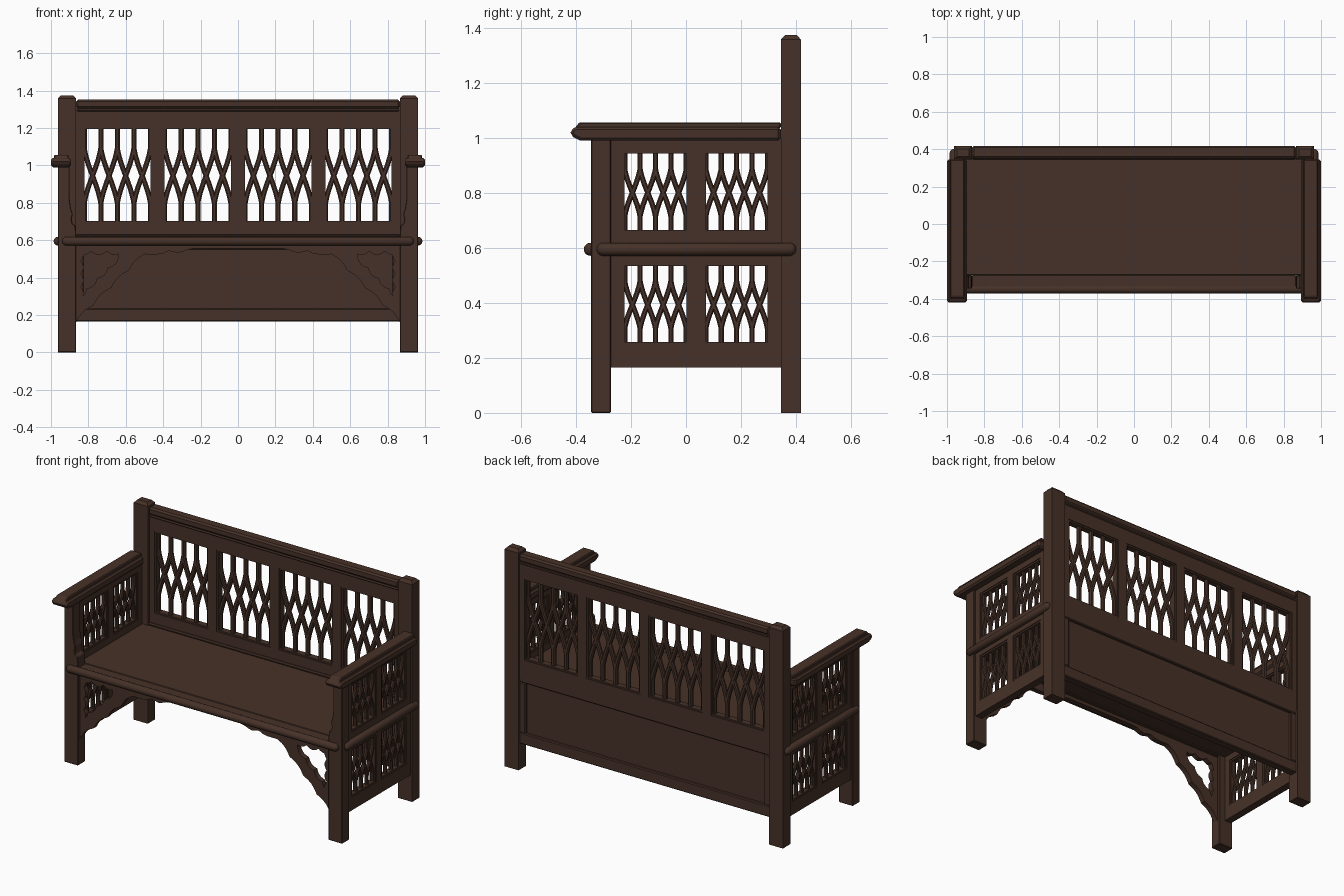
import bpy, bmesh, math
from mathutils import Vector, Matrix

if "Cube" in bpy.data.objects:
    bpy.data.objects.remove(bpy.data.objects["Cube"])

wood = bpy.data.materials.new("dark brown wood")
wood.diffuse_color = (0.061, 0.031, 0.021, 1)
wood.use_nodes = True
wood.node_tree.nodes["Principled BSDF"].inputs["Base Color"].default_value = wood.diffuse_color


def finish(bm, name, mirror=False, bevel=0.0, smooth=False, swap=False):
    """Turn a bmesh into an object; swap exchanges x and y (for the side walls)."""
    if swap:
        for v in bm.verts:
            v.co.x, v.co.y = v.co.y, v.co.x
    bmesh.ops.recalc_face_normals(bm, faces=bm.faces)
    me = bpy.data.meshes.new(name)
    bm.to_mesh(me)
    bm.free()
    me.materials.append(wood)
    ob = bpy.data.objects.new(name, me)
    bpy.context.collection.objects.link(ob)
    if bevel:
        m = ob.modifiers.new("bevel", 'BEVEL')
        m.width, m.segments, m.limit_method = bevel, 1, 'ANGLE'
    if mirror:
        m = ob.modifiers.new("mirror", 'MIRROR')
        m.use_clip = False
    if smooth:
        bpy.context.view_layer.objects.active = ob
        ob.select_set(True)
        bpy.ops.object.shade_smooth_by_angle(angle=math.radians(40))
        ob.select_set(False)
    return ob


def box(bm, x0, x1, y0, y1, z0, z1, taper=0.0):
    """Box whose top face can be drawn in by taper."""
    vs = bmesh.ops.create_cube(bm, size=1)["verts"]
    for v in vs:
        t = taper if v.co.z > 0 else 0
        v.co = Vector((x0 + t if v.co.x < 0 else x1 - t,
                       y0 + t if v.co.y < 0 else y1 - t,
                       z0 if v.co.z < 0 else z1))


def prism(bm, pts, y0, y1):
    """Extrude an x-z outline from y0 to y1."""
    f = bm.faces.new([bm.verts.new((x, y0, z)) for x, z in pts])
    r = bmesh.ops.extrude_face_region(bm, geom=[f])
    bmesh.ops.translate(bm, vec=(0, y1 - y0, 0),
                        verts=[e for e in r["geom"] if isinstance(e, bmesh.types.BMVert)])


def ribbon(bm, path, w, d, t):
    """Sweep a chamfered bar of width w and thickness t along a (u, z) path at depth d."""
    sec = [(-w/2, -t/4), (-w/4, -t/2), (w/4, -t/2), (w/2, -t/4),
           (w/2, t/4), (w/4, t/2), (-w/4, t/2), (-w/2, t/4)]
    rings = []
    for i, (u, z) in enumerate(path):
        a, b = path[max(i-1, 0)], path[min(i+1, len(path)-1)]
        n = Vector((b[1]-a[1], a[0]-b[0])).normalized()
        rings.append([bm.verts.new((u + n.x*s, d + e, z + n.y*s)) for s, e in sec])
    for r, q in zip(rings, rings[1:]):
        for k in range(8):
            bm.faces.new((r[k], r[(k+1) % 8], q[(k+1) % 8], q[k]))
    bm.faces.new(rings[0])
    bm.faces.new(rings[-1])


def tracery(bm, c, hw, z0, z1, d, t, w, bead):
    """Gothic interlaced bars in one opening, with a bead around it."""
    for a, b, e, f in ((c-hw, c-hw+bead, z0, z1), (c+hw-bead, c+hw, z0, z1),
                       (c-hw, c+hw, z0, z0+bead), (c-hw, c+hw, z1-bead, z1)):
        box(bm, a, b, d-t*0.8, d+t*0.8, e, f)
    hw -= bead
    lo, hi = z0 + 0.2*(z1-z0), z0 + 0.78*(z1-z0)
    for k in range(5):
        for s in (-1, 1):
            if 0 <= k+s <= 4:
                path = [(c-hw+hw*k/2, z0)]
                for i in range(13):
                    f = i/12
                    g = 0.5*f + 0.5*(f*f*(3-2*f)) if 0 < f < 1 else f
                    path.append((c-hw+hw/2*(k+s*g), lo+(hi-lo)*f))
                path.append((c-hw+hw/2*(k+s), z1))
                ribbon(bm, path, w, d, t)


def wall(name, u0, u1, d0, d1, rows, cols, hw, z0, z1, w, bead, **kw):
    """Frame of rails and stiles around a grid of traceried openings."""
    bm, tr = bmesh.new(), bmesh.new()
    zs = [z0] + [z for r in rows for z in r] + [z1]
    us = [u0] + [u for c in cols for u in (c-hw, c+hw)] + [u1]
    for a, b in zip(zs[::2], zs[1::2]):
        box(bm, u0, u1, d0, d1, a, b)
    for r in rows:
        for a, b in zip(us[::2], us[1::2]):
            box(bm, a, b, d0, d1, *r)
        for c in cols:
            tracery(tr, c, hw, *r, (d0+d1)/2, (d1-d0)*0.5, w, bead)
    finish(bm, name + "_frame", **kw)
    finish(tr, name + "_tracery", **kw)


def rod(name, axis, length, loc, r, mirror=False):
    """Round-ended moulding."""
    bm = bmesh.new()
    bmesh.ops.create_uvsphere(bm, u_segments=20, v_segments=9, radius=r)
    for v in bm.verts:
        v.co.z += math.copysign(length/2 - r, v.co.z)
    rot = Matrix.Rotation(math.pi/2, 4, 'Y' if axis == 'x' else 'X')
    bmesh.ops.transform(bm, matrix=Matrix.Translation(loc) @ rot, verts=bm.verts)
    finish(bm, name, mirror=mirror, smooth=True)


def wavy(p, q, n, amp):
    """Scalloped line from p to q, bulging to the left of its direction."""
    p, q = Vector(p), Vector(q)
    side = Vector((p.y-q.y, q.x-p.x)).normalized()
    m = n*6
    return [tuple(p.lerp(q, i/m) + side*amp*abs(math.sin(math.pi*n*i/m))) for i in range(m+1)]


# back posts with chamfered caps
bm = bmesh.new()
box(bm, 0.866, 0.963, 0.345, 0.418, 0, 1.358)
box(bm, 0.866, 0.963, 0.345, 0.418, 1.358, 1.375, 0.016)
finish(bm, "back_post", mirror=True)

# front posts, narrowing above the seat with a scalloped foot
bm = bmesh.new()
prism(bm, [(0.963, 0), (0.963, 1.0), (0.9, 1.0), (0.9, 0.82), (0.893, 0.77), (0.883, 0.74),
           (0.889, 0.715), (0.885, 0.69), (0.87, 0.68), (0.866, 0.65), (0.866, 0)], -0.345, -0.273)
finish(bm, "front_post", mirror=True, bevel=0.004)

# pierced backrest and side walls
wall("backrest", -0.866, 0.866, 0.362, 0.41, [(0.695, 1.205)],
     [-0.645, -0.215, 0.215, 0.645], 0.186, 0.57, 1.31, 0.027, 0.009)
wall("side", -0.273, 0.345, 0.905, 0.951, [(0.247, 0.545), (0.655, 0.953)],
     [-0.111, 0.184], 0.122, 0.165, 1.0, 0.019, 0.01, mirror=True, swap=True)

# backrest top rail and its moulding
bm = bmesh.new()
box(bm, -0.866, 0.866, 0.35, 0.418, 1.305, 1.352)
box(bm, -0.866, 0.866, 0.356, 0.414, 1.285, 1.305)
finish(bm, "top_rail", bevel=0.01)

# lower back: framed recessed panel
bm = bmesh.new()
box(bm, -0.866, 0.866, 0.362, 0.41, 0.165, 0.235)
box(bm, -0.866, 0.866, 0.362, 0.41, 0.55, 0.575)
for s in (-1, 1):
    box(bm, *sorted((s*0.866, s*0.825)), 0.362, 0.41, 0.235, 0.55)
finish(bm, "lower_back_frame", bevel=0.005)
bm = bmesh.new()
box(bm, -0.83, 0.83, 0.375, 0.392, 0.23, 0.56)
finish(bm, "lower_back_panel")
bm = bmesh.new()
box(bm, -0.866, 0.866, 0.345, 0.365, 0.615, 0.632)
finish(bm, "seat_back_bead", bevel=0.006)

# seat boards
bm = bmesh.new()
box(bm, -0.906, 0.906, -0.273, 0.365, 0.58, 0.615)
box(bm, -0.866, 0.866, -0.35, -0.273, 0.575, 0.613)
finish(bm, "seat", bevel=0.003)

# rounded mouldings around the seat
rod("front_seat_moulding", 'x', 1.88, (0, -0.348, 0.595), 0.024)
rod("side_seat_moulding", 'y', 0.726, (0.962, 0.038, 0.595), 0.024, mirror=True)

# armrests: stepped profile with a sloped nose
bm = bmesh.new()
arm = [(-0.385, 0.99), (-0.405, 1.0), (-0.42, 1.01), (-0.42, 1.03), (-0.40, 1.04), (0.345, 1.04), (0.345, 0.99)]
prism(bm, arm, 0.893, 1.0)
finish(bm, "armrest", mirror=True, bevel=0.01, swap=True)
bm = bmesh.new()
prism(bm, [(-0.405, 1.035), (-0.388, 1.057), (0.345, 1.057), (0.345, 1.035)], 0.907, 0.983)
finish(bm, "armrest_top", mirror=True, bevel=0.005, swap=True)

# front apron with shaped lower edge
bm = bmesh.new()
edge = [(0.0, 0.555), (0.24, 0.555), (0.27, 0.55), (0.3, 0.538), (0.325, 0.532), (0.35, 0.54),
        (0.375, 0.543), (0.4, 0.53), (0.43, 0.525), (0.49, 0.525)]
prism(bm, [(0, 0.58)] + edge + wavy((0.866, 0.54), (0.62, 0.54), 3, 0.018)[::-1] + [(0.866, 0.58)],
      -0.325, -0.293)
finish(bm, "front_apron", mirror=True)

# scalloped corner braces
bm = bmesh.new()
prism(bm, wavy((0.866, 0.16), (0.49, 0.53), 4, -0.014) + [(0.49, 0.56), (0.64, 0.56)]
      + wavy((0.64, 0.51), (0.866, 0.285), 4, -0.014), -0.325, -0.293)
prism(bm, wavy((0.84, 0.56), (0.84, 0.28), 4, -0.014) + [(0.87, 0.28), (0.87, 0.56)], -0.325, -0.293)
finish(bm, "corner_brace", mirror=True)
